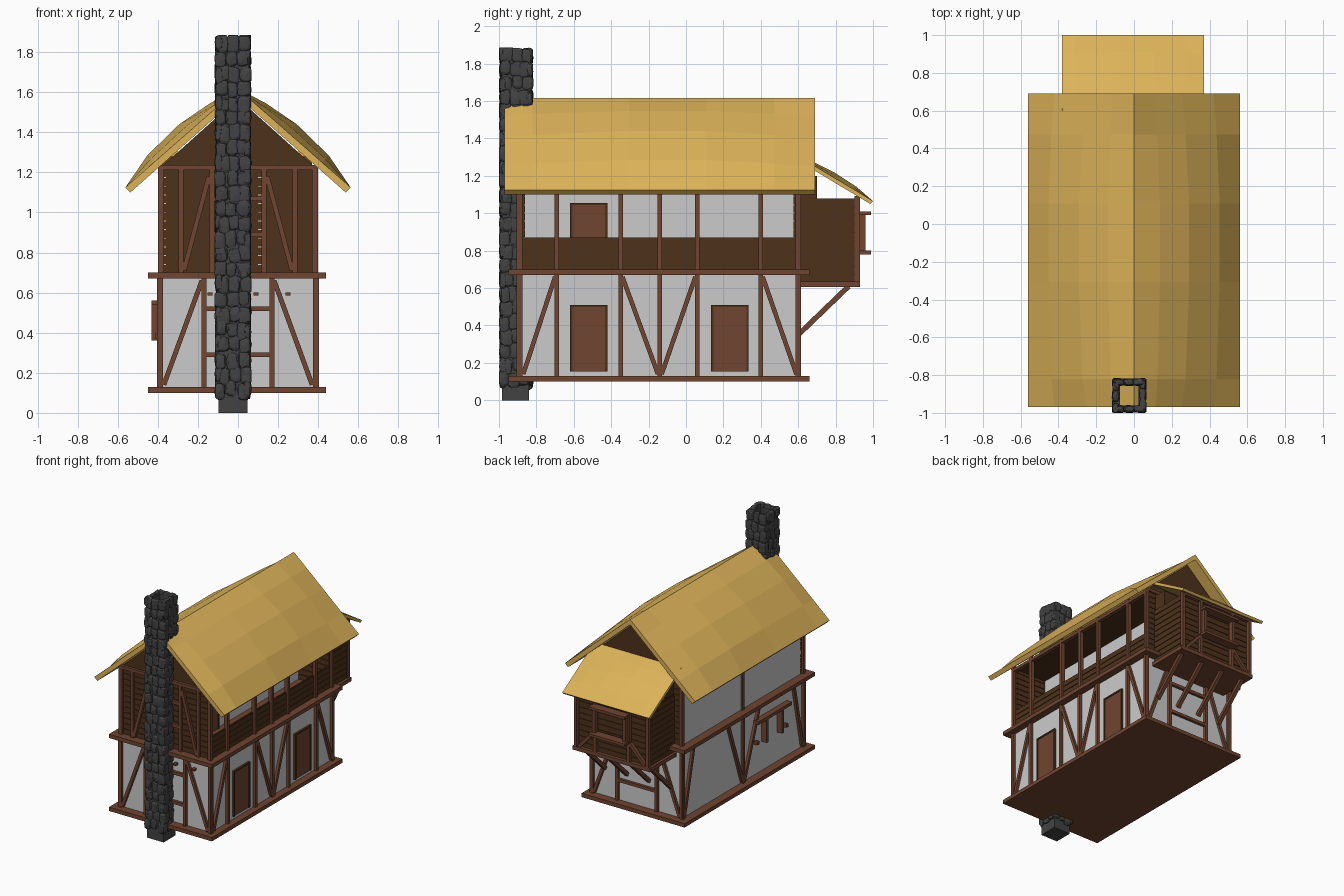
import bpy, bmesh, random
from mathutils import Vector, Matrix

if "Cube" in bpy.data.objects:
    bpy.data.objects.remove(bpy.data.objects["Cube"])

random.seed(4)
X, Y, Z = Vector((1, 0, 0)), Vector((0, 1, 0)), Vector((0, 0, 1))


def material(name, rgb):
    m = bpy.data.materials.new(name)
    m.diffuse_color = (*rgb, 1)
    m.use_nodes = True
    m.node_tree.nodes["Principled BSDF"].inputs["Base Color"].default_value = m.diffuse_color
    return m


WOOD = material("timber", (0.16, 0.058, 0.03))
DARK = material("dark_boards", (0.075, 0.031, 0.011))
THATCH = material("thatch", (0.72, 0.45, 0.10))
STONE = material("stone", (0.055, 0.055, 0.057))


def finish(bm, name, mat=None):
    bmesh.ops.recalc_face_normals(bm, faces=bm.faces[:])
    me = bpy.data.meshes.new(name)
    bm.to_mesh(me)
    bm.free()
    ob = bpy.data.objects.new(name, me)
    bpy.context.collection.objects.link(ob)
    if mat:
        me.materials.append(mat)
    return ob


def box(bm, x0, x1, y0, y1, z0, z1):
    c = Vector((x0 + x1, y0 + y1, z0 + z1)) / 2
    m = Matrix.Translation(c) @ Matrix.Diagonal((x1 - x0, y1 - y0, z1 - z0, 1))
    bmesh.ops.create_cube(bm, size=1, matrix=m)


def boxes(name, mat, *dims):
    bm = bmesh.new()
    for d in dims:
        box(bm, *d)
    return finish(bm, name, mat)


def beam(bm, a, b, normal, w=0.024, d=0.03):
    """Timber from a to b, width w in the wall plane and depth d along normal."""
    a, b = Vector(a), Vector(b)
    t = (b - a).normalized()
    s = t.cross(normal).normalized()
    m = Matrix((s * w, normal * d, t * (b - a).length)).transposed().to_4x4()
    bmesh.ops.create_cube(bm, size=1, matrix=Matrix.Translation((a + b) / 2) @ m)


def frame(name, at, normal, lines, **kw):
    """Timbers given as (u0, z0, u1, z1) in the wall plane at x or y = at."""
    bm = bmesh.new()
    for u0, z0, u1, z1 in lines:
        p = [(at, u, z) if normal is X else (u, at, z) for u, z in ((u0, z0), (u1, z1))]
        beam(bm, *p, normal, **kw)
    return finish(bm, name, WOOD)


def planks(name, x0, x1, y0, y1, z0, z1, n):
    h = (z1 - z0) / n
    core = (x0 + .005, x1 - .005, y0 + .005, y1 - .005, z0, z1)
    return boxes(name, DARK, core, *[(x0, x1, y0, y1, z0 + i * h, z0 + (i + .9) * h) for i in range(n)])


def mirrored(lines):
    return lines + [(-a, b, -c, d) for a, b, c, d in lines]


# Floors and plaster walls
boxes("ground_sill", WOOD, (-.45, .44, -.95, .66, .10, .13))
boxes("upper_floor", WOOD, (-.45, .44, -.95, .66, .67, .70))
boxes("lower_walls", None, (-.385, .385, -.885, .595, .13, .67))
boxes("upper_left_wall", None, (-.385, -.36, -.88, .59, .70, 1.23))
boxes("balcony_back_wall", None, (.10, .12, -.88, .59, .70, 1.21))
boxes("ceiling", DARK, (-.37, .385, -.88, .59, 1.20, 1.22))

# Boarded end walls, gables and balcony parapet
for tag, y in (("front", -.885), ("back", .575)):
    planks(tag + "_boards", -.385, .385, y, y + .025, .70, 1.22, 12)
    bm = bmesh.new()
    tri = [bm.verts.new((x, y, z)) for x, z in ((-.39, 1.22), (.39, 1.22), (0, 1.57))]
    f = bm.faces.new(tri)
    r = bmesh.ops.extrude_face_region(bm, geom=[f])
    bmesh.ops.translate(bm, vec=Y * .025, verts=[v for v in r["geom"] if isinstance(v, bmesh.types.BMVert)])
    finish(bm, tag + "_gable", DARK)
planks("balcony_parapet", .365, .385, -.88, .59, .70, .87, 4)

# Timber framing of front and back
lower_end = mirrored([(.385, .13, .385, .67), (.17, .13, .17, .67), (.37, .14, .18, .66)])
lower_end += [(-.17, z, .17, z) for z in (.29, .52)]
upper_end = mirrored([(.385, .70, .385, 1.22), (.285, .70, .285, 1.22), (.13, .70, .13, 1.22),
                      (.27, .71, .145, 1.18)])
upper_end += [(-.13, z, .13, z) for z in (.89, 1.07)] + [(-.4, 1.225, .4, 1.225)]
for tag, y in (("front", -.89), ("back", .60)):
    frame(tag + "_lower_frame", y, Y, lower_end)
    frame(tag + "_upper_frame", y, Y, upper_end)
boxes("front_joist_ends", WOOD, *[(x - .012, x + .012, -.915, -.88, .585, .60) for x in (-.14, .09, .25)])

# Timber framing of the long sides
braces = [(-.87, .14, -.70, .66), (-.34, .66, -.15, .14), (-.13, .14, .05, .66), (.41, .66, .59, .14)]
posts = (-.89, -.69, -.35, -.14, .06, .40, .60)
frame("right_lower_frame", .39, X, braces + [(y, .13, y, .67) for y in posts])
frame("balcony_posts", .385, X, [(y, .70, y, 1.23) for y in posts] + [(-.89, 1.2, .6, 1.2)])
frame("left_lower_frame", -.39, X, braces[1:3] + [(-.87, .14, -.76, .66), (.47, .66, .59, .14)]
      + [(y, .13, y, .67) for y in (-.89, -.14, .60)])
frame("left_upper_frame", -.385, X, [(y, .70, y, 1.23) for y in (-.89, -.14, .60)])
frame("left_wall_rack", -.41, X, [(-.69, .55, -.28, .55), (-.58, .36, -.58, .55), (-.39, .36, -.39, .55)], d=.045)
boxes("left_joist_ends", WOOD, *[(-.415, -.38, y - .012, y + .012, .37, .395) for y in (-.30, -.66)])

# Doors: two below, one on the balcony
for i, (x, y, z0, z1) in enumerate(((.385, -.62, .155, .51), (.385, .135, .155, .51), (.12, -.62, .70, 1.055))):
    boxes("door_%d" % i, WOOD, (x - .01, x + .01, y + .01, y + .19, z0, z1 - .01))
    boxes("door_frame_%d" % i, DARK, (x - .01, x + .016, y, y + .012, z0, z1),
          (x - .01, x + .016, y + .188, y + .2, z0, z1), (x - .01, x + .016, y, y + .2, z1 - .012, z1))

# Projecting bay at the back with its window and brackets
planks("bay_walls", -.32, .31, .60, .905, .63, 1.08, 10)
boxes("bay_gable_fill", DARK, (-.31, .30, .60, .70, 1.08, 1.2))
boxes("bay_floor", WOOD, (-.34, .33, .60, .93, .605, .635))
bay = [(x, .63, x, 1.09) for x in (-.315, .305)] + [(-.32, 1.08, .31, 1.08)]
bay += [(-.29, .64, -.16, .78), (.28, .64, .15, .78), (-.15, .63, -.15, 1.08), (.14, .63, .14, 1.08)]
frame("bay_frame", .915, Y, bay)
boxes("bay_window", WOOD, (-.16, .15, .92, .99, .78, .80), (-.16, .15, .92, .99, .99, 1.01),
      (-.15, -.125, .92, .96, .80, .99), (.115, .14, .92, .96, .80, .99))
bm = bmesh.new()
for x in (-.29, -.1, .09, .28):
    beam(bm, (x, .60, .35), (x, .87, .61), X, .028, .028)
finish(bm, "bay_brackets", WOOD)


# Thatched roofs: flat underside, cushioned top
def thatch(name, top, bottom, along, span, bulge):
    us = ((0, 0), (.2, .62), (.45, 1), (.75, .8), (1, 0))
    vs = ((0, 0), (.09, .5), (.4, 1), (.65, 1), (.87, .5), (1, 0))
    bm = bmesh.new()
    n = (top[1] - top[0]).cross(along).normalized()
    n = n if n.z > 0 else -n
    for (a, b), k in ((top, bulge), (bottom, 0)):
        g = [[bm.verts.new(a.lerp(b, u) + along * (span[0] + (span[1] - span[0]) * v) + n * k * p * q)
              for v, q in vs] for u, p in us]
        for i in range(len(us) - 1):
            for j in range(len(vs) - 1):
                bm.faces.new((g[i][j], g[i + 1][j], g[i + 1][j + 1], g[i][j + 1]))
    bmesh.ops.bridge_loops(bm, edges=[e for e in bm.edges if e.is_boundary])
    return finish(bm, name, THATCH)


for tag, s in (("left", -1), ("right", 1)):
    thatch("roof_" + tag, (Vector((0, 0, 1.617)), Vector((s * .562, 0, 1.125))),
           (Vector((0, 0, 1.575)), Vector((s * .537, 0, 1.10))), Y, (-.97, .69), .06)
thatch("bay_roof", (Vector((0, .60, 1.305)), Vector((0, 1.0, 1.065))),
       (Vector((0, .60, 1.28)), Vector((0, .985, 1.05))), X, (-.38, .37), .025)

# Chimney: hollow flue, plinth and a skin of rough stones
cx, cy = -.025, -.908
boxes("chimney_plinth", STONE, (-.098, .047, -.985, -.84, 0, .15))
boxes("chimney_flue", STONE, (-.105, -.075, -.985, -.83, .1, 1.86), (.025, .055, -.985, -.83, .1, 1.86),
      (-.105, .055, -.985, -.96, .1, 1.86), (-.105, .055, -.855, -.83, .1, 1.86))
bm = bmesh.new()
rows = 24
for r in range(rows):
    z = .115 + r * (1.845 - .115) / (rows - 1)
    for side in range(4):
        rot = Matrix.Rotation(side * 1.5707963, 4, "Z")
        for k in range(3):
            u = -.062 + k * .055 + (r % 2) * .014 + random.uniform(-.008, .008)
            size = Vector((random.uniform(.027, .036), .02, random.uniform(.038, .05)))
            vs = bmesh.ops.create_icosphere(bm, subdivisions=2, radius=1)["verts"]
            place = Vector((u, -.071, z + random.uniform(-.012, .012)))
            for v in vs:
                c = Vector([abs(q) ** .6 * (1 if q > 0 else -1) * random.uniform(.88, 1.08) for q in v.co])
                p = place + Vector((c.x * size.x, c.y * size.y, c.z * size.z))
                p.x = max(-.092, min(.092, p.x))
                p.z = min(p.z, 1.885)
                v.co = rot @ p + Vector((cx, cy, 0))
finish(bm, "chimney_stones", STONE)
